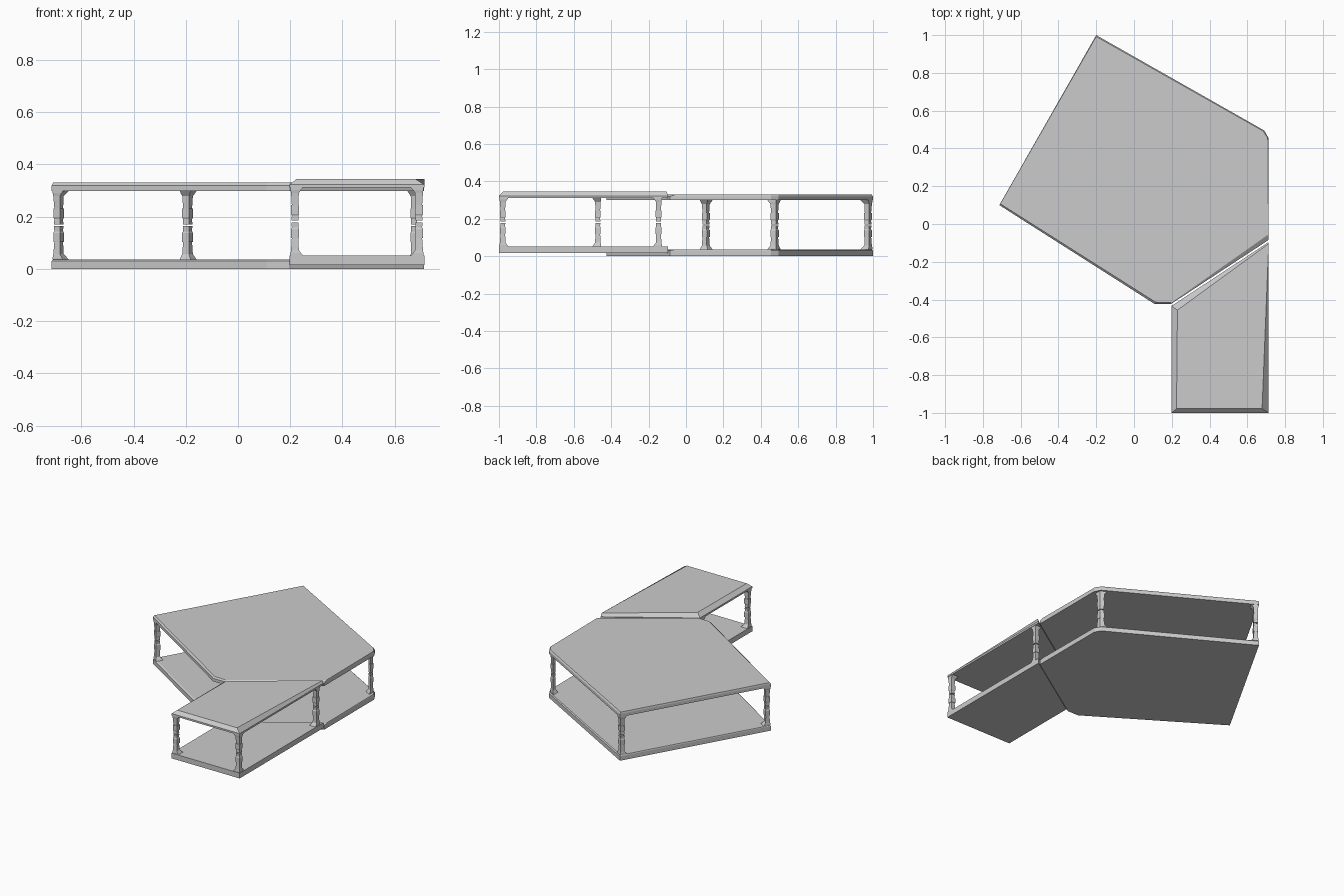
import bpy, bmesh
from mathutils import Vector

if "Cube" in bpy.data.objects:
    bpy.data.objects.remove(bpy.data.objects["Cube"])


def finish(name, bm):
    bmesh.ops.recalc_face_normals(bm, faces=bm.faces[:])
    me = bpy.data.meshes.new(name)
    bm.to_mesh(me)
    bm.free()
    ob = bpy.data.objects.new(name, me)
    bpy.context.collection.objects.link(ob)
    return ob


def loft(bm, rings):
    """Closed solid through a stack of equal-count rings."""
    vs = [[bm.verts.new(p) for p in r] for r in rings]
    n = len(vs[0])
    for a, b in zip(vs, vs[1:]):
        for i in range(n):
            j = (i + 1) % n
            bm.faces.new((a[i], a[j], b[j], b[i]))
    bm.faces.new(vs[0][::-1])
    bm.faces.new(vs[-1])


def slab(name, layers):
    bm = bmesh.new()
    loft(bm, [[(x, y, z) for x, y in pts] for z, pts in layers])
    return finish(name, bm)


# Post profile: distance from slab, outer inset, inner extent
PROFILE = [(0, .001, .048), (.008, .001, .042), (.02, .003, .033),
           (.066, .006, .031), (.066, .003, .034), (.1, .003, .034),
           (.106, .006, .031), (.126, .005, .032)]


def post(name, corner, u, v, z0, z1):
    """Two mirrored half posts growing from both slabs, thin gap between."""
    c, u, v = Vector(corner), Vector(u).normalized(), Vector(v).normalized()
    bm = bmesh.new()
    scale = ((z1 - z0) / 2 - .003) / PROFILE[-1][0]
    for base, sign in ((z0, 1), (z1, -1)):
        rings = []
        for t, e, w in PROFILE:
            z = base + sign * t * scale
            rings.append([(*(c + u * a + v * b), z)
                          for a, b in ((e, e), (w, e), (w, w), (e, w))])
        loft(bm, rings)
    finish(name, bm)


# Large wing slabs
main_low = [(-.713, .10), (.11, -.424), (.195, -.424), (.712, -.085),
            (.712, .455), (.69, .495), (-.2, 1.0)]
main_top = [(-.708, .107), (.115, -.414), (.198, -.417), (.712, -.055),
            (.708, .455), (.682, .493), (-.2, .992)]
slab("main_floor", [(0, main_low), (.03, main_low), (.036, main_top)])
slab("main_roof", [(.299, main_low), (.32, main_low), (.33, main_top)])

# Small wing slabs, slightly raised, roof with tapering bevels
wing = [(.198, -1.0), (.713, -1.0), (.713, -.096), (.198, -.434)]
wing_top = [(.225, -.978), (.678, -.978), (.713, -.104), (.23, -.456)]
slab("wing_floor", [(.016, wing), (.052, wing)])
slab("wing_roof", [(.311, wing), (.323, wing), (.345, wing_top)])

# Large wing posts
post("main_post_left", (-.711, .10), (.49, .87), (.84, -.54), .036, .299)
post("main_post_back", (-.2, .998), (.87, -.49), (-.49, -.87), .036, .299)
post("main_post_right", (.69, .483), (-.87, .49), (0, -1), .036, .299)

# Small wing posts
for name, c, u, v in (
        ("wing_post_front_left", (.2, -.998), (1, 0), (0, 1)),
        ("wing_post_front_right", (.711, -.998), (-1, 0), (0, 1)),
        ("wing_post_back_left", (.2, -.453), (1, 0), (0, -1)),
        ("wing_post_back_right", (.711, -.128), (-1, 0), (0, -1))):
    post(name, c, u, v, .052, .311)
